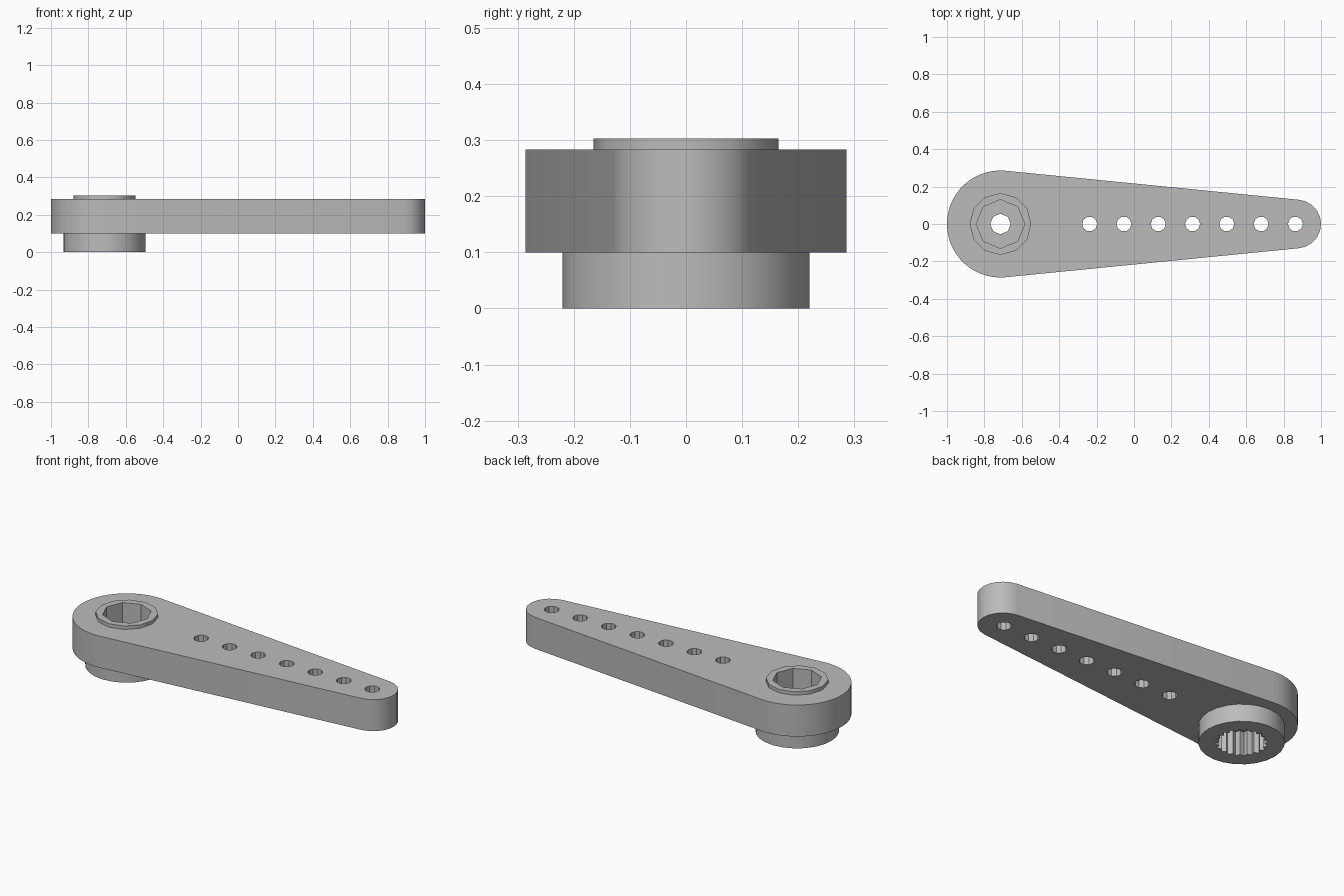
import bpy, bmesh
from math import sin, cos, pi, asin

if "Cube" in bpy.data.objects:
    bpy.data.objects.remove(bpy.data.objects["Cube"], do_unlink=True)

HUB_X, HUB_R = -0.714, 0.286
TIP_X, TIP_R = 0.87, 0.13
BOTTOM, TOP = 0.1, 0.283

grey = bpy.data.materials.new("grey plastic")
grey.use_nodes = True
colour = (0.5, 0.5, 0.5, 1)
grey.diffuse_color = colour
grey.node_tree.nodes["Principled BSDF"].inputs["Base Color"].default_value = colour


def arc(x, r, start, end, steps):
    return [(x + r * cos(start + (end - start) * i / steps),
             r * sin(start + (end - start) * i / steps)) for i in range(steps + 1)]


def circle(x, r, sides):
    return arc(x, r, 0, 2 * pi, sides)[:-1]


def prism(name, outline, z0, z1):
    """Extrude a flat outline from z0 up to z1."""
    bm = bmesh.new()
    base = bm.faces.new([bm.verts.new((x, y, z0)) for x, y in outline])
    new = bmesh.ops.extrude_face_region(bm, geom=[base])["geom"]
    bmesh.ops.translate(bm, vec=(0, 0, z1 - z0),
                        verts=[v for v in new if isinstance(v, bmesh.types.BMVert)])
    bmesh.ops.recalc_face_normals(bm, faces=bm.faces)
    mesh = bpy.data.meshes.new(name)
    bm.to_mesh(mesh)
    bm.free()
    mesh.materials.append(grey)
    obj = bpy.data.objects.new(name, mesh)
    bpy.context.collection.objects.link(obj)
    return obj


def activate(obj):
    bpy.ops.object.select_all(action='DESELECT')
    obj.select_set(True)
    bpy.context.view_layer.objects.active = obj


def cut(obj, cutters):
    activate(obj)
    for cutter in cutters:
        mod = obj.modifiers.new("cut", 'BOOLEAN')
        mod.operation, mod.solver, mod.object = 'DIFFERENCE', 'EXACT', cutter
        bpy.ops.object.modifier_apply(modifier=mod.name)


# Tapered arm: two round ends joined by their tangents
lean = asin((HUB_R - TIP_R) / (TIP_X - HUB_X))
side = pi / 2 - lean
outline = (arc(TIP_X, TIP_R, -side, side, 10)
           + arc(HUB_X, HUB_R, side, 2 * pi - side, 28))
arm = prism("arm", outline, BOTTOM, TOP)

# Boss below and raised collar above the hub
boss = prism("boss", circle(HUB_X, 0.22, 24), 0, BOTTOM)
collar = prism("collar", circle(HUB_X, 0.165, 12), TOP, 0.303)

# Toothed socket, screw recess and screw hole
TEETH = 20
teeth = []
for i in range(TEETH * 2):
    r = 0.137 if i % 2 else 0.118
    teeth.append((HUB_X + r * cos(pi * i / TEETH), r * sin(pi * i / TEETH)))
socket = prism("socket_cutter", teeth, -0.1, 0.14)
recess = prism("recess_cutter", circle(HUB_X, 0.13, 8), 0.165, 0.5)
screw = prism("screw_cutter", circle(HUB_X, 0.055, 8), -0.1, 0.5)

# Row of linkage holes
holes = [prism("hole_cutter", circle(-0.237 + i * 0.1833, 0.04, 10), 0, 0.4)
         for i in range(7)]

cut(arm, [socket, recess, screw] + holes)
cut(boss, [socket])
cut(collar, [recess])

for cutter in [socket, recess, screw] + holes:
    bpy.data.objects.remove(cutter, do_unlink=True)

# Smooth the round walls, keep the rims crisp
for part in (arm, boss, collar):
    activate(part)
    bpy.ops.object.shade_smooth_by_angle(angle=0.56)
